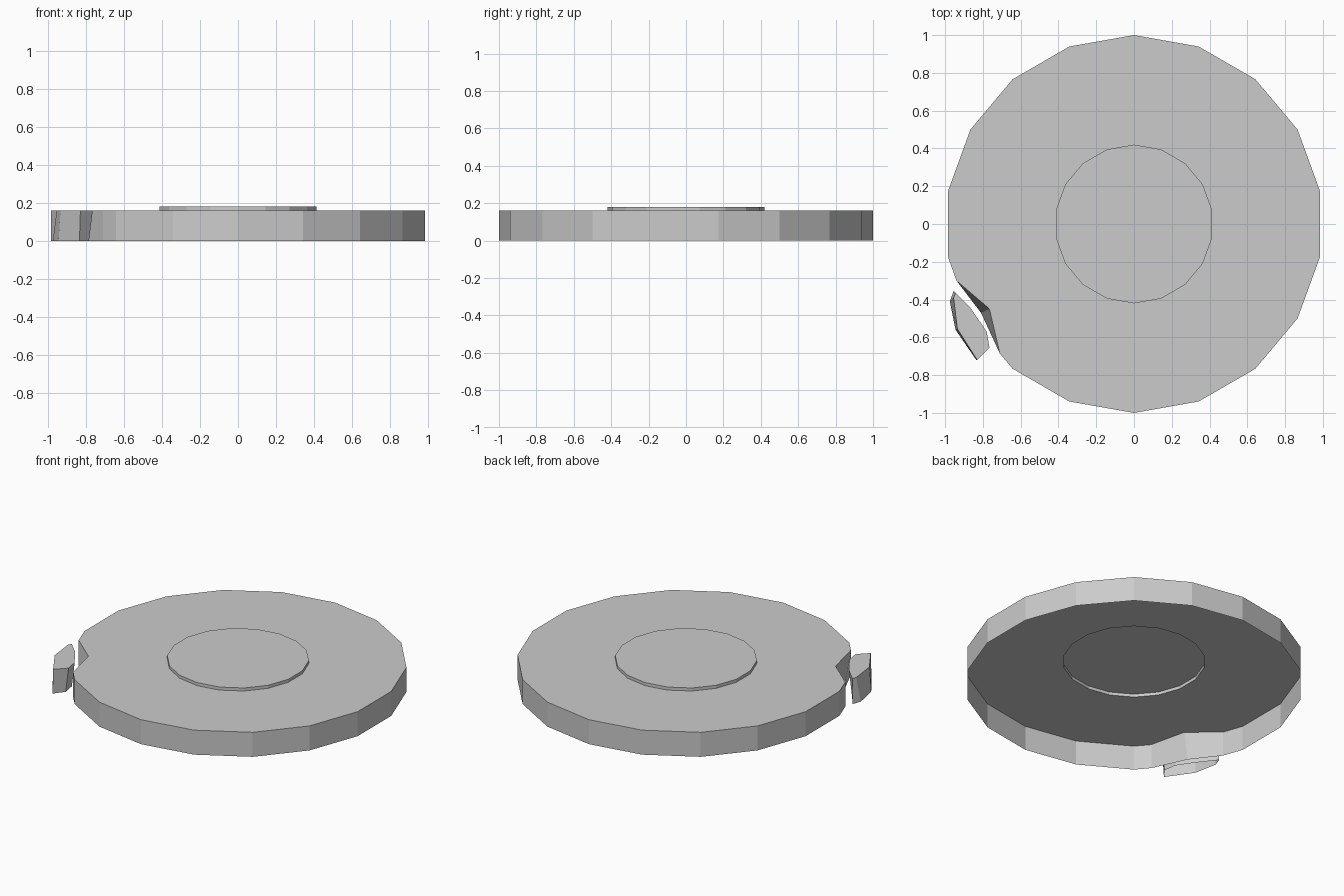
import bpy, bmesh, math
from mathutils import Vector

if "Cube" in bpy.data.objects:
    bpy.data.objects.remove(bpy.data.objects["Cube"])

SIDES, HEIGHT, RIM_TOP, HUB_RADIUS = 18, 0.16, 0.18, 0.42

stone = bpy.data.materials.new("plain grey")
stone.use_nodes = True
GREY = (0.6, 0.6, 0.6, 1)
stone.diffuse_color = GREY
stone.node_tree.nodes["Principled BSDF"].inputs["Base Color"].default_value = GREY


def ring(radius):
    """Counter-clockwise regular polygon with a corner at the back."""
    angles = [math.pi / 2 + math.tau * i / SIDES for i in range(SIDES)]
    return [(radius * math.cos(a), radius * math.sin(a)) for a in angles]


def shell(name, top, bottom, z_top, z_bottom, hole=None):
    """Open-bottomed wall with a flat top, which may have a hole."""
    bm = bmesh.new()

    def loop(points, z):
        return [bm.verts.new((x, y, z)) for x, y in points]

    def edges(verts):
        return [bm.edges.new((v, verts[(i + 1) % len(verts)])) for i, v in enumerate(verts)]

    upper, lower = loop(top, z_top), loop(bottom, z_bottom)
    if hole:
        border = edges(upper) + edges(loop(hole, z_top))
        bmesh.ops.triangle_fill(bm, edges=border, use_beauty=True, normal=Vector((0, 0, 1)))
        for face in bm.faces:
            face.normal_update()
            if face.normal.z < 0:
                face.normal_flip()
    else:
        bm.faces.new(upper)
    count = len(upper)
    for i in range(count):
        j = (i + 1) % count
        bm.faces.new((lower[i], lower[j], upper[j], upper[i]))
    mesh = bpy.data.meshes.new(name)
    bm.to_mesh(mesh)
    bm.free()
    mesh.materials.append(stone)
    obj = bpy.data.objects.new(name, mesh)
    bpy.context.collection.objects.link(obj)
    return obj


def notched(tip):
    """Outer ring with its front right corner broken inwards to the tip."""
    points = ring(1)
    corner = min(range(SIDES), key=lambda i: math.dist(points[i], (-0.87, -0.5)))
    points[corner:corner + 1] = [(-0.94, -0.30), tip, (-0.71, -0.686)]
    return points


# Main disc with the broken notch, hollow underneath
hub = ring(HUB_RADIUS)
shell("disc_body", notched((-0.765, -0.45)), notched((-0.81, -0.47)), HEIGHT, 0, hub)

# Raised centre
shell("raised_centre", hub, hub, RIM_TOP, HEIGHT)

# Broken-off chip beside the notch
chip_top = [(-0.945, -0.365), (-0.955, -0.39), (-0.935, -0.555), (-0.83, -0.72),
            (-0.765, -0.655), (-0.78, -0.57), (-0.865, -0.445)]
chip_base = [(-0.955, -0.355), (-0.975, -0.41), (-0.945, -0.56), (-0.835, -0.72),
             (-0.785, -0.655), (-0.80, -0.57), (-0.875, -0.46)]
shell("broken_chip", chip_top, chip_base, HEIGHT, 0)
